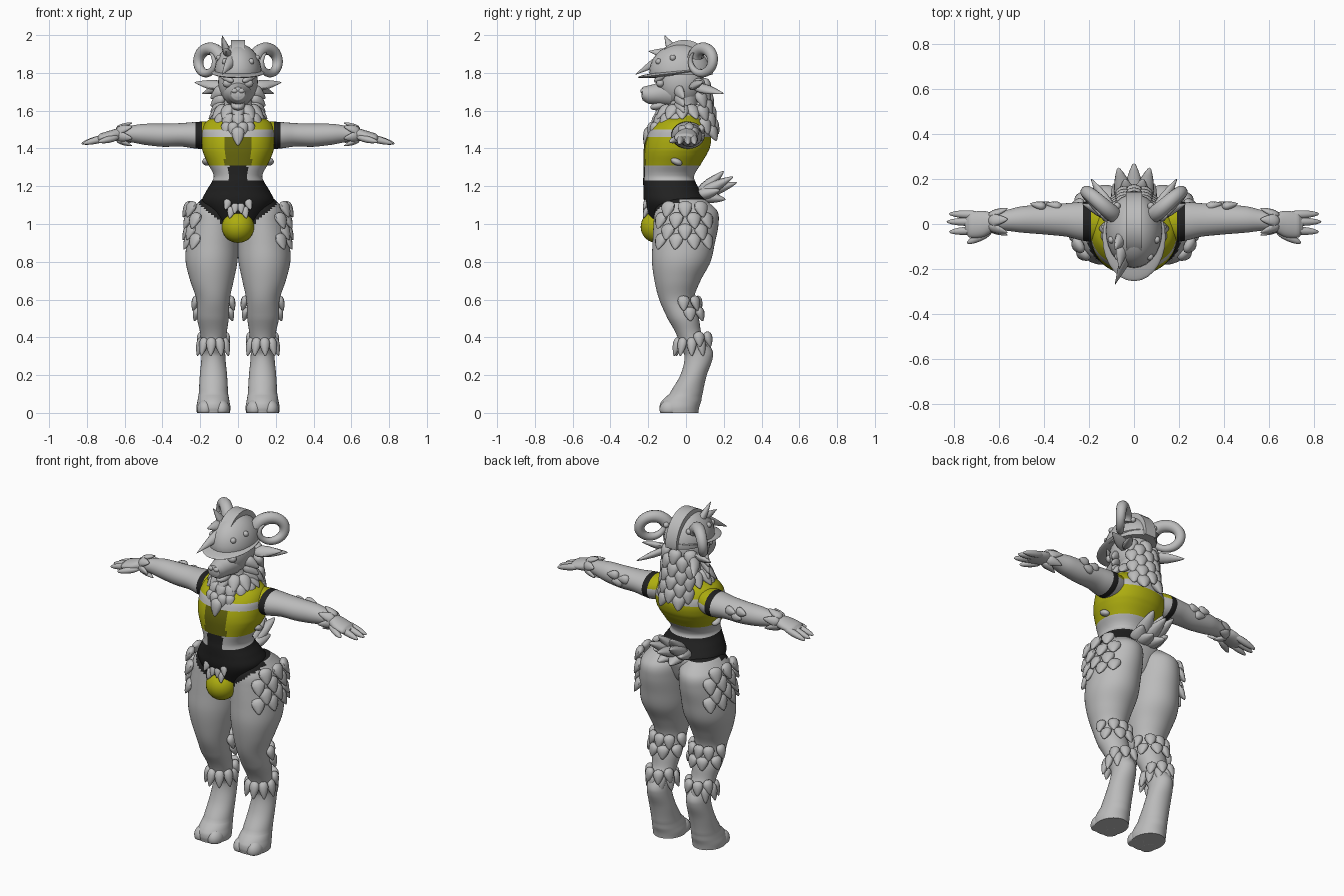
import bpy, bmesh, math
from math import sin, cos, pi, radians
from mathutils import Vector, Matrix

cube = bpy.data.objects.get("Cube")
if cube:
    bpy.data.objects.remove(cube)


def material(name, rgb):
    m = bpy.data.materials.new(name)
    m.use_nodes = True
    m.diffuse_color = (*rgb, 1)
    m.node_tree.nodes["Principled BSDF"].inputs["Base Color"].default_value = (*rgb, 1)
    return m


MATS = [material("grey fur", (.5, .5, .5)), material("yellow cloth", (.42, .42, .005)),
        material("olive cloth", (.13, .13, .004)), material("black cloth", (.015, .015, .015))]
GREY, YELLOW, OLIVE, BLACK = range(4)


def finish(name, bm, mirror=False, rule=None, colour=GREY, sharp=50):
    """Turn a bmesh into a smooth object, coloured by a rule on face centres."""
    bmesh.ops.recalc_face_normals(bm, faces=bm.faces)
    for f in bm.faces:
        f.smooth = True
        f.material_index = rule(f.calc_center_median()) if rule else colour
    mesh = bpy.data.meshes.new(name)
    bm.to_mesh(mesh)
    bm.free()
    mesh.set_sharp_from_angle(angle=radians(sharp))
    for m in MATS:
        mesh.materials.append(m)
    ob = bpy.data.objects.new(name, mesh)
    bpy.context.collection.objects.link(ob)
    if mirror:
        ob.modifiers.new("Mirror", "MIRROR").use_mirror_merge = False
    return ob


def skin(bm, rings):
    """Bridge closed rings of points and cap both ends."""
    rows = [[bm.verts.new(p) for p in ring] for ring in rings]
    n = len(rows[0])
    for a, b in zip(rows, rows[1:]):
        for i in range(n):
            j = (i + 1) % n
            bm.faces.new((a[i], a[j], b[j], b[i]))
    bm.faces.new(rows[0])
    bm.faces.new(rows[-1])


def smooth_rows(rows, steps):
    """Catmull-Rom interpolation of the section table."""
    out = []
    for i in range(len(rows) - 1):
        a, b, c, d = (rows[max(0, min(len(rows) - 1, i + k))] for k in (-1, 0, 1, 2))
        for s in range(steps):
            t = s / steps
            out.append([q + t * (r - p + t * (2 * p - 5 * q + 4 * r - s4 + t * (3 * (q - r) + s4 - p))) / 2
                        if t else q for p, q, r, s4 in zip(a, b, c, d)])
            out[-1][0] = b[0] + t * (c[0] - b[0])
    return out + [list(rows[-1])]


def loft(bm, rows, axis, segs=32, steps=5, power=1.0):
    """Rows are: position on axis, two centres, two radii."""
    rings = []
    for t, u, v, ru, rv in smooth_rows(rows, steps):
        ring = []
        for k in range(segs):
            c, s = cos(2 * pi * k / segs), sin(2 * pi * k / segs)
            p = [u + ru * math.copysign(abs(c) ** power, c), v + rv * math.copysign(abs(s) ** power, s)]
            p.insert(axis, t)
            ring.append(p)
        rings.append(ring)
    skin(bm, rings)


def leaf(bm, base, tip, w, t, normal=(0, 0, 1), taper=.5):
    """Flattened teardrop from base to tip."""
    base, tip = Vector(base), Vector(tip)
    d = tip - base
    z = d.normalized()
    x = z.cross(Vector(normal)).normalized()
    y = z.cross(x)
    vs = bmesh.ops.create_uvsphere(bm, u_segments=10, v_segments=8, radius=1)["verts"]
    for v in vs:
        k = 1 - taper * v.co.z
        v.co = (base + tip) / 2 + x * v.co.x * w * k + y * v.co.y * t * k + d * v.co.z / 2


def ball(bm, centre, radii, tilt=0):
    m = Matrix.Translation(centre) @ Matrix.Rotation(tilt, 4, 'X') @ Matrix.Diagonal((*radii, 1))
    return bmesh.ops.create_uvsphere(bm, u_segments=28, v_segments=18, radius=1, matrix=m)["verts"]


def fringe(bm, centre, radii, z, angles, length, flare, w, t=.02):
    """Drooping scales around an ellipse; zero degrees is +x, ninety is the back."""
    for a in angles:
        n = Vector((cos(radians(a)), sin(radians(a)), 0))
        p = Vector((centre[0] + radii[0] * n.x, centre[1] + radii[1] * n.y, z))
        leaf(bm, p, p + n * flare - Vector((0, 0, length)), w, t, n)


# Torso with its swimsuit
def suit(p):
    x, y, z = abs(p.x), p.y, p.z
    if z > 1.5:
        return YELLOW if x > .08 and z < 1.575 else GREY
    if z > 1.46:
        return GREY
    if z > 1.31:
        return OLIVE if x < .07 and y < 0 else YELLOW
    if z > 1.23:
        return BLACK if x < .05 and y < 0 else GREY
    hem = .93 + x * .85 if y < -.03 else 1.125
    return BLACK if z > hem else GREY


bm = bmesh.new()
loft(bm, [(.93, 0, -.05, .03, .06), (.98, 0, -.05, .09, .12), (1.05, 0, -.05, .15, .15),
          (1.12, 0, -.055, .19, .167), (1.18, 0, -.075, .165, .15), (1.23, 0, -.09, .135, .137),
          (1.26, 0, -.09, .13, .135), (1.31, 0, -.075, .155, .15), (1.38, 0, -.055, .185, .17),
          (1.42, 0, -.045, .192, .175), (1.46, 0, -.038, .193, .17), (1.5, 0, -.035, .19, .155),
          (1.54, 0, -.03, .17, .125), (1.575, 0, -.025, .12, .095), (1.62, 0, -.02, .08, .08),
          (1.7, 0, -.01, .08, .08)], 2, 72, 6, .92)
finish("torso", bm, rule=suit, sharp=80)

# Legs with flat-soled hooves
bm = bmesh.new()
loft(bm, [(0, .13, -.035, .088, .1), (.03, .13, -.035, .09, .105), (.06, .13, -.025, .085, .105),
          (.1, .13, 0, .078, .088), (.2, .13, .04, .072, .07), (.3, .13, .068, .063, .075),
          (.35, .13, .05, .064, .08), (.42, .13, .015, .07, .068), (.5, .133, -.015, .084, .083),
          (.6, .132, -.05, .088, .092), (.7, .138, -.045, .115, .122), (.8, .14, -.025, .137, .155),
          (.9, .136, -.012, .137, .165), (1, .13, 0, .13, .172), (1.07, .125, 0, .122, .165),
          (1.13, .11, -.02, .085, .12), (1.15, .1, -.03, .04, .06)], 2, 48, 6)
finish("leg", bm, True, suit)
bm = bmesh.new()
for x in (.087, .173):
    for v in ball(bm, (x, -.085, .02), (.043, .055, .05)):
        v.co.z = max(v.co.z, 0)
finish("hoof_toes", bm, True)


# Arms, black cuff at the shoulder
def sleeve(p):
    return GREY if p.x > .225 else BLACK if p.x > .19 else YELLOW if p.z > 1.49 else GREY


bm = bmesh.new()
loft(bm, [(.12, 0, 1.475, .08, .07), (.19, .01, 1.47, .088, .072), (.225, .012, 1.47, .086, .07),
          (.3, .018, 1.472, .074, .062), (.4, .02, 1.47, .066, .061), (.5, .02, 1.475, .058, .055),
          (.58, .015, 1.477, .044, .042), (.62, .008, 1.475, .042, .036), (.67, 0, 1.467, .058, .03),
          (.73, -.005, 1.455, .055, .024), (.75, -.005, 1.45, .03, .012)], 0, 32, 5)
finish("arm", bm, True, sleeve)
bm = bmesh.new()
for y, end, tip in ((.04, .82, .045), (.01, .83, .01), (-.025, .82, -.035)):
    leaf(bm, (.67, y, 1.465), (end, tip, 1.425), .019, .019, taper=.15)
leaf(bm, (.63, -.03, 1.46), (.74, -.085, 1.435), .02, .018, taper=.15)
finish("fingers", bm, True)
bm = bmesh.new()
for a in range(0, 360, 60):
    n = Vector((0, cos(radians(a + 20)), sin(radians(a + 20))))
    p = Vector((.645, .01, 1.475)) + n * .028
    leaf(bm, p, p + n * .035 - Vector((.085, 0, 0)), .024, .014, n)
for x, z in ((.35, 1.49), (.39, 1.465), (.42, 1.5)):
    leaf(bm, (x - .03, .075, z), (x + .04, .09, z), .025, .018, (0, 1, 0))
finish("arm_scales", bm, True)

# Front pouch and the tufts above it
bm = bmesh.new()
ball(bm, (0, -.155, .985), (.086, .085, .085))
finish("pouch", bm, colour=YELLOW)
bm = bmesh.new()
for x, z in ((.012, 1.1), (.045, 1.12), (.03, 1.075)):
    leaf(bm, (x, -.2, z + .02), (x * 1.5, -.225, z - .045), .021, .014, (0, 1, 0))
finish("pouch_tufts", bm, True)
bm = bmesh.new()
ball(bm, (.165, -.05, 1.33), (.025, .032, .018), -.4)
finish("side_studs", bm, True)

# Hip and leg scales
bm = bmesh.new()
for k, z in enumerate((1.12, 1.06, 1.0, .95)):
    span = (-45, -15, 15, 40) if k % 2 else (-30, 0, 28)
    fringe(bm, (.13, -.005), (.122, .165), z, span, .085, .04, .036)
finish("hip_scales", bm, True)
bm = bmesh.new()
fringe(bm, (.13, -.02), (.085, .075), .62, (5, 55, 90, 125, 175), .08, .025, .03)
fringe(bm, (.13, 0), (.08, .07), .56, (15, 70, 110, 165), .075, .025, .032)
fringe(bm, (.13, .03), (.06, .07), .4, range(0, 360, 40), .1, .025, .025)
fringe(bm, (.13, .04), (.06, .075), .43, (20, 65, 115, 160), .08, .025, .028)
finish("leg_scales", bm, True)

# Tail
bm = bmesh.new()
for x, y, z in ((0, .27, 1.22), (.07, .25, 1.25), (.09, .18, 1.18), (.04, .21, 1.13), (.04, .2, 1.28)):
    for s in ((1, -1) if x else (1,)):
        leaf(bm, (s * x * .4, .06, 1.15), (s * x, y, z), .042, .03)
finish("tail", bm)

# Neck ruff and back mane
bm = bmesh.new()
fringe(bm, (0, -.02), (.085, .085), 1.63, range(0, 360, 30), .075, .07, .034)
fringe(bm, (0, -.02), (.11, .12), 1.585, range(-165, 0, 25), .075, .045, .032)
fringe(bm, (0, -.03), (.12, .15), 1.54, (-120, -102, -78, -60), .08, .02, .027)
fringe(bm, (0, -.03), (.1, .165), 1.515, (-90,), .1, .025, .032)
for k in range(8):
    z = 1.77 - k * .035
    fringe(bm, (0, -.01), (.1, .1 + .007 * k), z, (65, 115) if k % 2 else (45, 90, 135), .085, .04, .036, .025)
finish("ruff_and_mane", bm)

# Head
bm = bmesh.new()
ball(bm, (0, -.03, 1.75), (.105, .125, .13))
loft(bm, [(-.235, 0, 1.69, .02, .02), (-.23, 0, 1.69, .038, .035), (-.2, 0, 1.685, .048, .048),
          (-.15, 0, 1.69, .06, .058), (-.08, 0, 1.7, .08, .08)], 1, 24, 4)
ball(bm, (0, -.13, 1.63), (.038, .06, .025), .25)
finish("head", bm)
bm = bmesh.new()
ball(bm, (.055, -.135, 1.745), (.026, .022, .022))
leaf(bm, (.025, -.165, 1.755), (.1, -.11, 1.785), .014, .014)
ball(bm, (.018, -.23, 1.705), (.016, .012, .013))
finish("eyes_brows_nostrils", bm, True)
bm = bmesh.new()
leaf(bm, (.08, .03, 1.73), (.23, .09, 1.75), .03, .018, (0, -1, 1), .6)
leaf(bm, (.09, .04, 1.73), (.19, .2, 1.69), .028, .018, (1, 0, 1), .6)
for z in (1.71, 1.67, 1.635):
    leaf(bm, (.075, -.05, z + .01), (.145, -.01, z - .045), .03, .02, (1, -1, 0))
finish("ears_and_cheek_tufts", bm, True)

# Helmet, brim, ridge, rivets
bm = bmesh.new()
for v in ball(bm, (0, -.03, 1.8), (.125, .165, .155)):
    v.co.z = max(v.co.z, 1.79)
finish("helmet_dome", bm)
bm = bmesh.new()
ball(bm, (0, -.06, 1.8), (.14, .195, .016), .12)
finish("helmet_brim", bm)
bm = bmesh.new()
bmesh.ops.create_cone(bm, cap_ends=True, segments=32, radius1=.17, radius2=.17, depth=.072,
                      matrix=Matrix.Translation((0, -.01, 1.805)) @ Matrix.Rotation(pi / 2, 4, 'Y'))
for v in bm.verts:
    v.co.z = max(v.co.z, 1.79)
    v.co.y *= .9
finish("helmet_ridge", bm)
bm = bmesh.new()
for x, y, z in ((.07, -.145, 1.86), (.1, -.07, 1.88), (.075, .08, 1.89)):
    ball(bm, (x, y, z), (.016, .016, .016))
finish("rivets", bm, True)

# Hair spikes breaking through the helmet
bm = bmesh.new()
for base, tip in (((-.01, -.09, 1.9), (-.085, -.27, 1.79)), ((-.05, -.08, 1.9), (-.065, -.2, 1.915)),
                  ((-.05, -.05, 1.88), (-.085, -.115, 2.0))):
    leaf(bm, base, tip, .026, .018, (1, 0, 1), .75)
finish("hair_spikes", bm)

# Curled horns
bm = bmesh.new()
out, side, up = Vector((.69, .72, 0)), Vector((.72, -.69, 0)), Vector((0, 0, 1))
rings = []
for i in range(41):
    t = i / 40
    a = radians(165 - 400 * t)
    ray = out * cos(a) * 1.15 + up * sin(a)
    mid = Vector((.145, .1, 1.86)) + ray * (.07 - .012 * t) + side * .045 * t
    r = .036 * (1 - t) ** .6 + .002
    rings.append([mid + (ray.normalized() * cos(b) + side * sin(b)) * r
                  for b in (2 * pi * k / 12 for k in range(12))])
skin(bm, rings)
finish("horn", bm, True)
